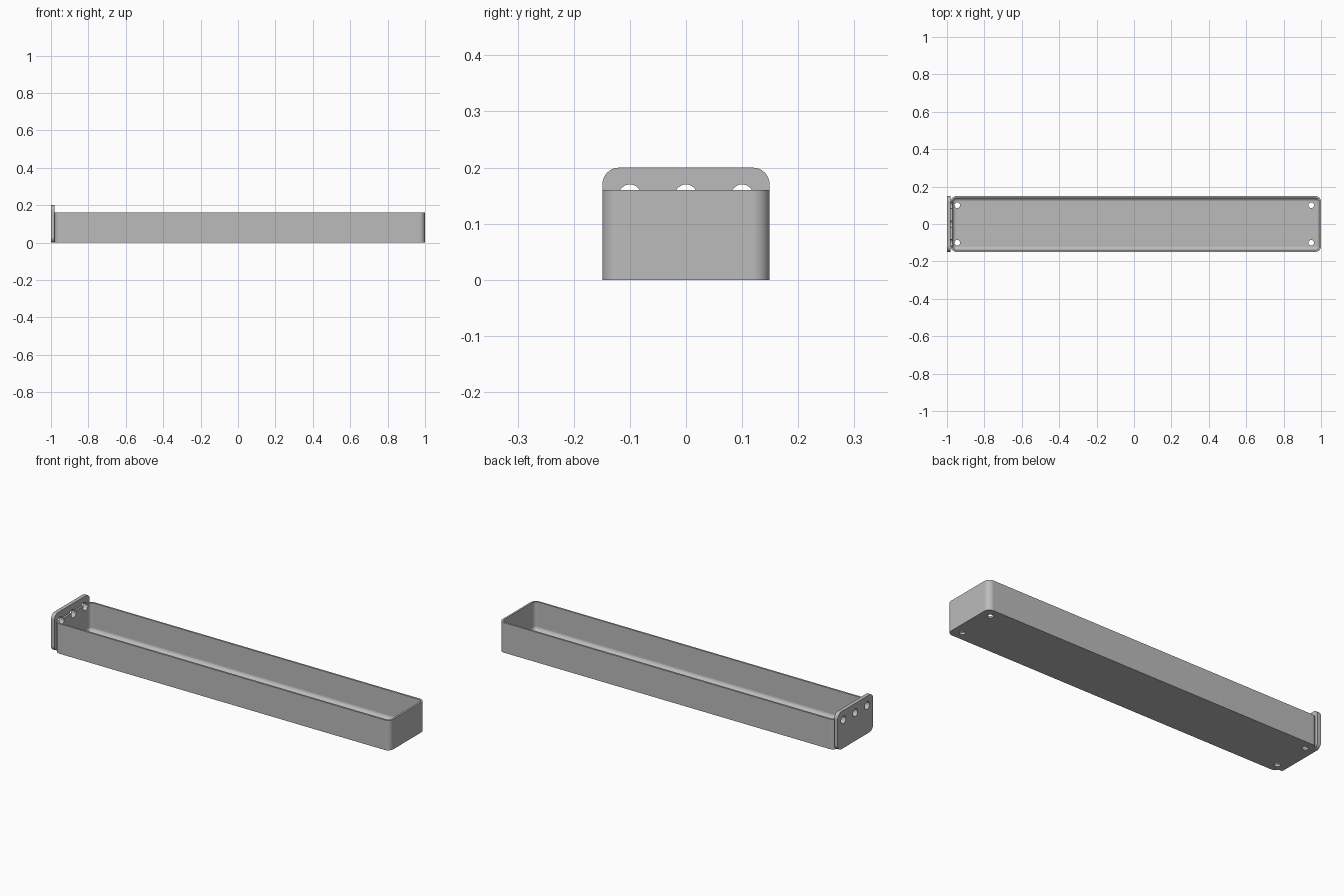
import bpy, bmesh, math
from mathutils import Matrix, Vector

cube = bpy.data.objects.get("Cube")
if cube:
    bpy.data.objects.remove(cube, do_unlink=True)

grey = bpy.data.materials.new("plain_grey")
grey.use_nodes = True
colour = (0.5, 0.5, 0.5, 1)
grey.diffuse_color = colour
grey.node_tree.nodes["Principled BSDF"].inputs["Base Color"].default_value = colour

LEFT, RIGHT, HALF_Y = -0.98, 1.0, 0.149   # tray footprint
TRAY_H, PLATE_H = 0.16, 0.2
WALL, FLOOR, CORNER, FILLET = 0.01, 0.01, 0.03, 0.0195


def rounded_rect(u0, u1, v0, v1, r, steps=8):
    """Counter-clockwise outline with rounded corners."""
    corners = [(u1 - r, v1 - r), (u0 + r, v1 - r), (u0 + r, v0 + r), (u1 - r, v0 + r)]
    points = []
    for quarter, (cu, cv) in enumerate(corners):
        for i in range(steps + 1):
            a = (quarter + i / steps) * math.pi / 2
            points.append((cu + r * math.cos(a), cv + r * math.sin(a)))
    return points


def loft(name, rings):
    """Skin a list of equal rings and close both ends."""
    bm = bmesh.new()
    loops = [[bm.verts.new(p) for p in ring] for ring in rings]
    for a, b in zip(loops, loops[1:]):
        for i in range(len(a)):
            j = (i + 1) % len(a)
            bm.faces.new((a[i], a[j], b[j], b[i]))
    bm.faces.new(loops[0][::-1])
    bm.faces.new(loops[-1])
    bmesh.ops.recalc_face_normals(bm, faces=bm.faces)
    return add_object(name, bm)


def add_object(name, bm):
    mesh = bpy.data.meshes.new(name)
    bm.to_mesh(mesh)
    bm.free()
    mesh.materials.append(grey)
    obj = bpy.data.objects.new(name, mesh)
    bpy.context.collection.objects.link(obj)
    return obj


def drill(obj, centres, radius, axis):
    """Cut round holes through an object along an axis."""
    bm = bmesh.new()
    turn = Vector((0, 0, 1)).rotation_difference(Vector(axis)).to_matrix().to_4x4()
    for c in centres:
        bmesh.ops.create_cone(bm, cap_ends=True, segments=32, radius1=radius, radius2=radius,
                              depth=0.08, matrix=Matrix.Translation(c) @ turn)
    cutter = add_object("hole_cutter", bm)
    cutter.hide_render = True
    mod = obj.modifiers.new("holes", "BOOLEAN")
    mod.operation, mod.solver, mod.object = "DIFFERENCE", "EXACT", cutter
    select(obj)
    bpy.ops.object.modifier_apply(modifier=mod.name)
    bpy.data.objects.remove(cutter, do_unlink=True)


def select(obj):
    bpy.ops.object.select_all(action="DESELECT")
    obj.select_set(True)
    bpy.context.view_layer.objects.active = obj


def finish(obj):
    select(obj)
    bpy.ops.object.shade_smooth_by_angle(angle=math.radians(30))
    obj.modifiers.new("clean_shading", "WEIGHTED_NORMAL").keep_sharp = True


def tray_ring(inset, z):
    outline = rounded_rect(LEFT + inset, RIGHT - inset, -HALF_Y + inset, HALF_Y - inset, CORNER - inset)
    return [(x, y, z) for x, y in outline]


# Open tray: outer wall, rim, inner wall, then a fillet down to the floor
rings = [tray_ring(0, 0), tray_ring(0, TRAY_H), tray_ring(WALL, TRAY_H)]
for i in range(9):
    a = i / 8 * math.pi / 2
    rings.append(tray_ring(WALL + FILLET * (1 - math.cos(a)), FLOOR + FILLET * (1 - math.sin(a))))
tray = loft("tray", rings)

# Upright end plate with rounded corners
outline = rounded_rect(-HALF_Y, HALF_Y, 0, PLATE_H, CORNER)
plate = loft("end_plate", [[(x, y, z) for y, z in outline] for x in (-1.0, LEFT)])

# Mounting holes in the floor, and through the plate and the wall behind it
drill(tray, [Vector((x, y, 0)) for x in (-0.945, 0.948) for y in (-0.1, 0.1)], 0.015, (0, 0, 1))
for part in (tray, plate):
    drill(part, [Vector((LEFT, y, 0.15)) for y in (-0.1, 0, 0.1)], 0.02, (1, 0, 0))
    finish(part)
